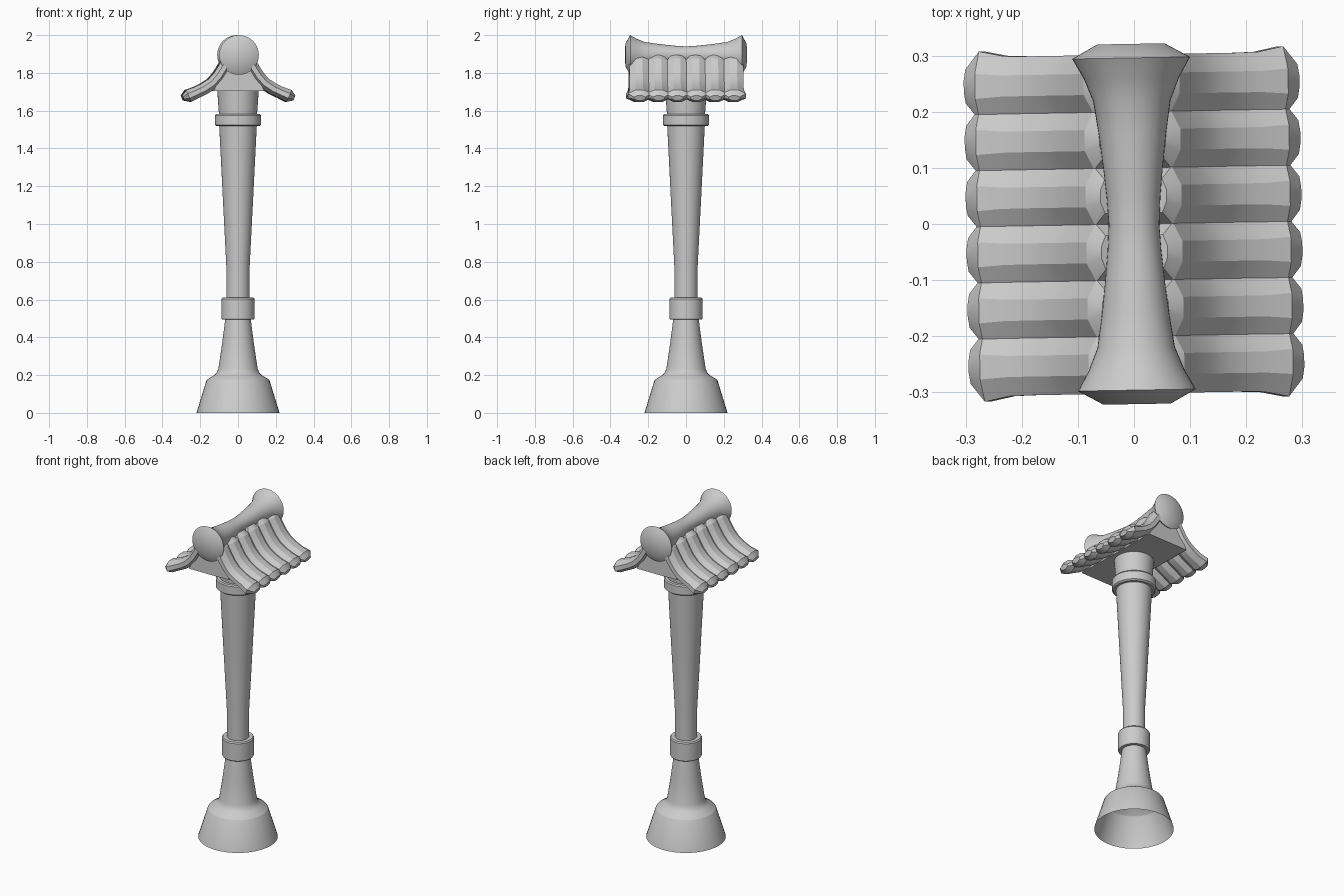
import bpy, bmesh, math
from mathutils import Vector, Matrix

if "Cube" in bpy.data.objects:
    bpy.data.objects.remove(bpy.data.objects["Cube"])

TWIST = Matrix.Rotation(math.radians(1), 4, 'Z')  # roof sits slightly turned


def finish(name, bm, angle=30):
    bmesh.ops.recalc_face_normals(bm, faces=bm.faces)
    me = bpy.data.meshes.new(name)
    bm.to_mesh(me)
    bm.free()
    ob = bpy.data.objects.new(name, me)
    bpy.context.collection.objects.link(ob)
    bpy.ops.object.select_all(action='DESELECT')
    ob.select_set(True)
    bpy.context.view_layer.objects.active = ob
    bpy.ops.object.shade_smooth_by_angle(angle=math.radians(angle))
    return ob


def loft(bm, rings, cap_start=True, cap_end=True):
    loops = [[bm.verts.new(p) for p in ring] for ring in rings]
    n = len(loops[0])
    for a, b in zip(loops, loops[1:]):
        for i in range(n):
            j = (i + 1) % n
            bm.faces.new((a[i], a[j], b[j], b[i]))
    if cap_start:
        bm.faces.new(loops[0][::-1])
    if cap_end:
        bm.faces.new(loops[-1])


def lathe(name, profile, cap_start=True, matrix=Matrix(), sides=40):
    rings = [[matrix @ Vector((r * math.cos(t), r * math.sin(t), z))
              for t in (2 * math.pi * i / sides for i in range(sides))]
             for r, z in profile]
    bm = bmesh.new()
    loft(bm, rings, cap_start)
    return finish(name, bm)


# Pedestal, hollow underneath
lathe("base", [(.22, 0), (.167, .172), (.162, .178), (.125, .20), (.111, .215),
               (.104, .235), (.085, .36), (.067, .50)], cap_start=False)
# Shaft and its collars
lathe("lower_collar", [(.085, .495), (.088, .50), (.088, .603), (.083, .61)])
lathe("shaft", [(.061, .60), (.062, .78), (.08, 1.13), (.10, 1.53)])
lathe("upper_collar", [(.113, 1.518), (.122, 1.525), (.122, 1.575), (.117, 1.582)])
lathe("capital", [(.10, 1.57), (.11, 1.71)])

# Gable block under the tiles
gable = [(-.135, 1.705), (.135, 1.705), (.09, 1.79), (.04, 1.87), (-.04, 1.87), (-.09, 1.79)]
bm = bmesh.new()
loft(bm, [[TWIST @ Vector((x, y, z)) for x, z in gable] for y in (-.285, .285)])
finish("gable_block", bm)

# Flared ridge roll lying along y
half = [(.045, 0), (.048, .05), (.053, .1), (.06, .16), (.069, .22), (.085, .26), (.105, .296), (.06, .321)]
ridge = [(r, -y) for r, y in half[:0:-1]] + half
lathe("ridge_roll", ridge,
      matrix=TWIST @ Matrix.Translation((0, 0, 1.895)) @ Matrix.Rotation(math.pi / 2, 4, 'X'))

# Roof tiles: squashed octagon swept down a sagging path (x, z, half width, half thickness)
path = [(.046, 1.888, .03, .014), (.058, 1.862, .052, .031), (.08, 1.823, .052, .031),
        (.108, 1.779, .052, .031), (.14, 1.744, .052, .031), (.182, 1.716, .052, .031),
        (.222, 1.697, .053, .031), (.266, 1.678, .062, .034), (.294, 1.667, .03, .014)]
octagon = [(1, .4), (.36, 1), (-.36, 1), (-1, .4), (-1, -.4), (-.36, -1), (.36, -1), (1, -.4)]
for side, label in ((1, "right"), (-1, "left")):
    for k in range(6):
        rings = []
        for i, (x, z, w, t) in enumerate(path):
            p, q = path[max(i - 1, 0)], path[min(i + 1, len(path) - 1)]
            d = Vector((q[0] - p[0], q[1] - p[1])).normalized()
            rings.append([TWIST @ Vector((side * (x - d.y * v * t),
                                          -.25 + .1 * k + u * w,
                                          z + d.x * v * t)) for u, v in octagon])
        bm = bmesh.new()
        loft(bm, rings)
        finish(f"{label}_tile_{k + 1}", bm, 27)
